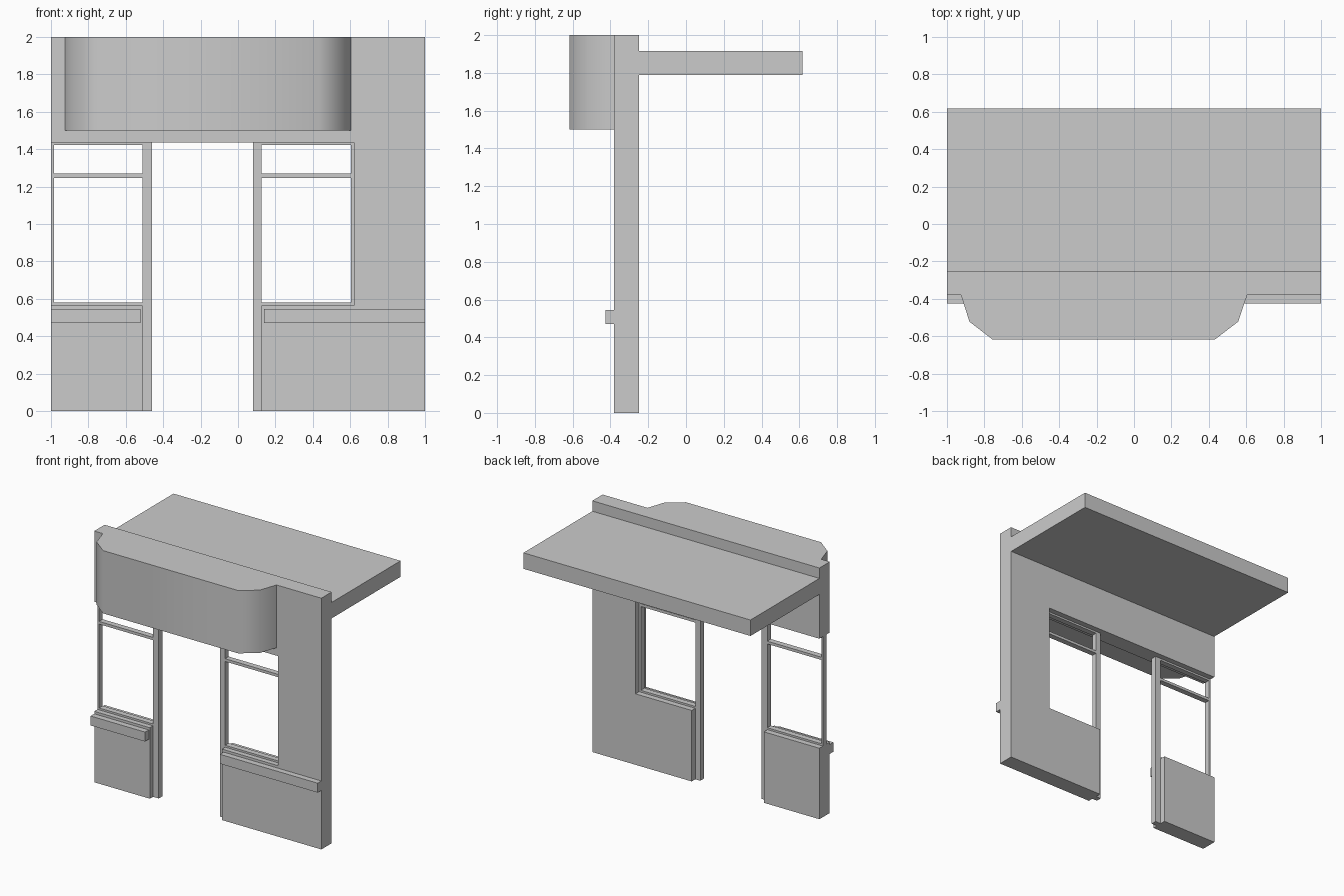
import bpy, bmesh, math
from mathutils import Vector

if "Cube" in bpy.data.objects:
    bpy.data.objects.remove(bpy.data.objects["Cube"])


def prism(name, points, extrude):
    """Closed solid from a flat outline pushed along a vector."""
    bm = bmesh.new()
    face = bm.faces.new([bm.verts.new(p) for p in points])
    ext = bmesh.ops.extrude_face_region(bm, geom=[face])
    verts = [g for g in ext["geom"] if isinstance(g, bmesh.types.BMVert)]
    bmesh.ops.translate(bm, verts=verts, vec=Vector(extrude))
    bmesh.ops.recalc_face_normals(bm, faces=bm.faces)
    mesh = bpy.data.meshes.new(name)
    bm.to_mesh(mesh)
    bm.free()
    obj = bpy.data.objects.new(name, mesh)
    bpy.context.collection.objects.link(obj)
    return obj


def box(name, x0, x1, y0, y1, z0, z1):
    pts = [(x0, y0, z0), (x1, y0, z0), (x1, y1, z0), (x0, y1, z0)]
    return prism(name, pts, (0, 0, z1 - z0))


WALL_F, WALL_B = -0.38, -0.25      # wall front and back
FRAME_F, FRAME_B = -0.34, -0.295   # recessed joinery
SILL, HEAD = 0.565, 1.437

# Main wall: header, right pier and the low wall under the right window
outline = [(0.125, 0), (1, 0), (1, 2), (-1, 2), (-1, HEAD),
           (0.62, HEAD), (0.62, SILL), (0.125, SILL)]
prism("main_wall", [(x, WALL_F, z) for x, z in outline], (0, WALL_B - WALL_F, 0))

# Low wall under the left window
box("left_low_wall", -1, -0.51, WALL_F, WALL_B, 0, SILL)

# Floor slab behind the wall
box("rear_slab", -1, 1, WALL_B, 0.617, 1.79, 1.917)

# Curved sign board over the entrance
board = [(-0.925, WALL_F), (-0.88, -0.522), (-0.757, -0.617),
         (0.433, -0.617), (0.557, -0.522), (0.605, WALL_F)]
sign = prism("fascia_board", [(x, y, 1.5) for x, y in board], (0, 0, 0.5))
bpy.context.view_layer.objects.active = sign
sign.select_set(True)
bpy.ops.object.shade_smooth_by_angle(angle=math.radians(45))

# Ledges along the low walls
box("ledge_left", -1, -0.52, -0.426, WALL_F, 0.47, 0.545)
box("ledge_right", 0.14, 1, -0.426, WALL_F, 0.47, 0.545)

# Door posts
box("door_post_left", -0.51, -0.46, FRAME_F, FRAME_B, 0, HEAD)
box("door_post_right", 0.08, 0.125, FRAME_F, FRAME_B, 0, HEAD)

# Window frames: outer jamb, rails and transom for each window
for side, x0, x1, j0, j1 in (("left", -1, -0.505, -1, -0.985),
                             ("right", 0.123, 0.62, 0.605, 0.62)):
    box(f"window_jamb_{side}", j0, j1, FRAME_F, FRAME_B, SILL, HEAD)
    for part, z0, z1 in (("bottom_rail", SILL, 0.58),
                         ("transom", 1.247, 1.269),
                         ("top_rail", 1.422, HEAD)):
        box(f"window_{part}_{side}", x0, x1, FRAME_F, FRAME_B, z0, z1)
